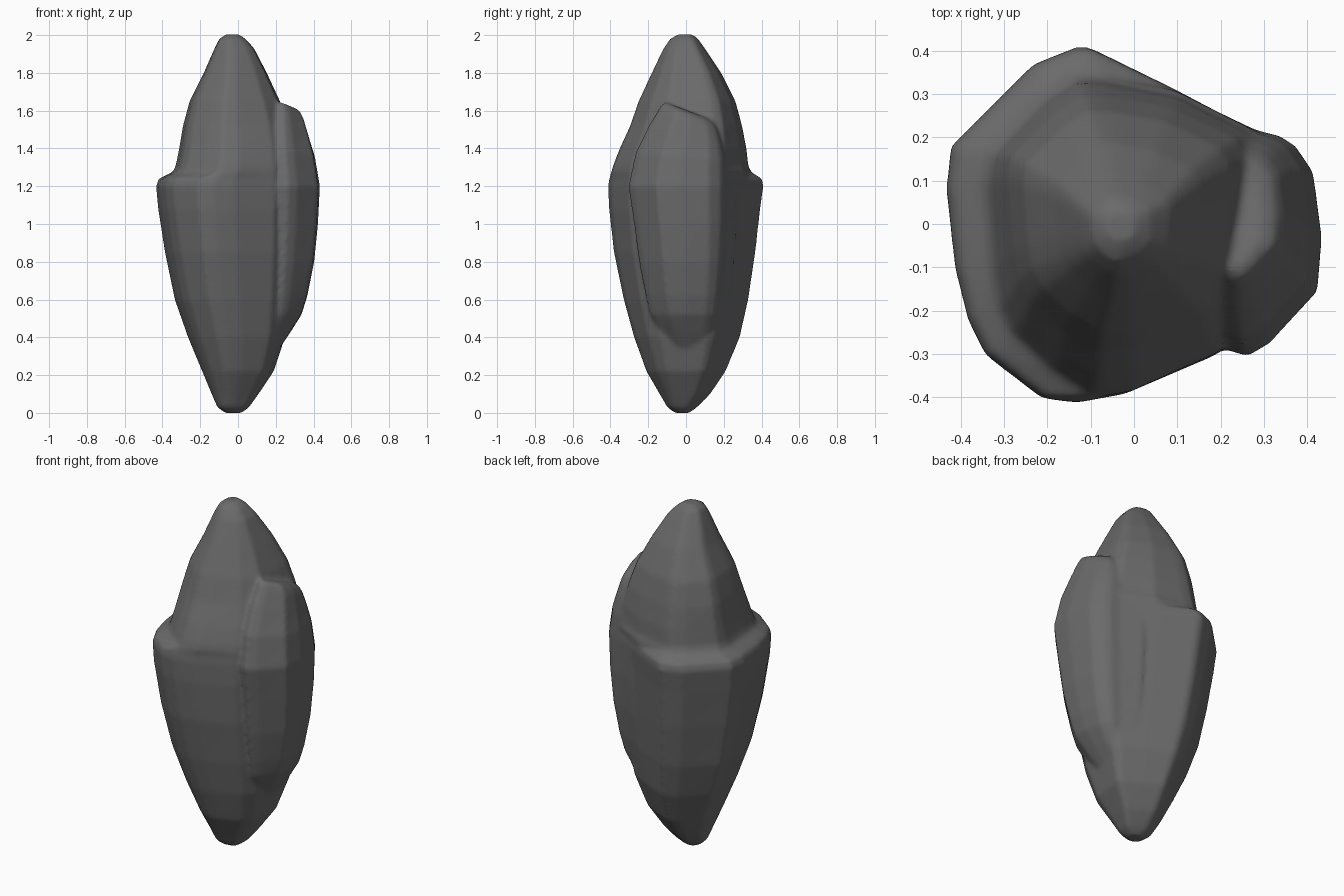
import bpy
import bmesh

cube = bpy.data.objects.get("Cube")
if cube:
    bpy.data.objects.remove(cube, do_unlink=True)

stone = bpy.data.materials.new("dark grey stone")
stone.use_nodes = True
GREY = (0.145, 0.145, 0.145, 1)
stone.diffuse_color = GREY
bsdf = stone.node_tree.nodes["Principled BSDF"]
bsdf.inputs["Base Color"].default_value = GREY
bsdf.inputs["Roughness"].default_value = 0.9


def section_points(footprint, section):
    """Stretch a footprint to a section's bounds; an optional tilt lowers its back."""
    z, x0, x1, y0, y1, *tilt = section
    us, vs = zip(*footprint)
    points = []
    for u, v in footprint:
        x = x0 + (u - min(us)) / (max(us) - min(us)) * (x1 - x0)
        y = y0 + (v - min(vs)) / (max(vs) - min(vs)) * (y1 - y0)
        points.append((x, y, z - sum(tilt) * (y - y0)))
    return points


def loft(bm, stages):
    """Skin all sections of the (footprint, sections) stages in order."""
    rings = [[bm.verts.new(p) for p in section_points(footprint, section)]
             for footprint, sections in stages for section in sections]
    for low, high in zip(rings, rings[1:]):
        for i in range(len(low)):
            bm.faces.new((low[i - 1], low[i], high[i], high[i - 1]))
    bm.faces.new(rings[0])
    bm.faces.new(rings[-1])


# Main spire, lower body: swells up to the ledge
body_outline = [(-.13, .41), (-.23, .37), (-.42, .18), (-.43, .08),
                (-.41, -.1), (-.38, -.22), (-.34, -.3), (-.21, -.4),
                (-.13, -.41), (-.02, -.39), (.19, -.3), (.27, -.2),
                (.3, .05), (.31, .16), (.28, .215), (.09, .315), (-.1, .408)]
body_sections = [
    (0, -.07, .02, -.06, .02), (.03, -.11, .06, -.1, .06),
    (.1, -.14, .11, -.14, .13), (.22, -.19, .19, -.21, .21),
    (.4, -.265, .25, -.275, .285), (.6, -.335, .28, -.33, .33),
    (.85, -.387, .3, -.382, .367), (1.08, -.423, .31, -.408, .393),
    (1.2, -.434, .31, -.413, .41), (1.24, -.42, .31, -.407, .403)]

# Main spire, upper body: set back from the ledge on the right and back only
peak_outline = [(-.13, .33), (-.2, .285), (-.32, .16), (-.33, .1),
                (-.315, -.1), (-.3, -.18), (-.27, -.24), (-.18, -.325),
                (-.09, -.385), (0, -.375), (.19, -.29), (.285, -.17),
                (.3, .05), (.3, .15), (.27, .21), (.1, .295), (-.07, .328)]
peak_sections = [
    (1.275, -.345, .305, -.397, .345), (1.31, -.33, .3, -.387, .33),
    (1.4, -.312, .29, -.352, .32), (1.52, -.292, .265, -.297, .297),
    (1.65, -.257, .222, -.252, .262), (1.8, -.182, .152, -.182, .187),
    (1.93, -.125, .085, -.12, .1), (1.98, -.1, .04, -.085, .065),
    (2.004, -.065, .005, -.045, .035)]

# Side slab: thick plate fused to the left side, its back flush with the body
slab_outline = [(.1, -.2), (.2, -.285), (.26, -.305), (.31, -.275),
                (.42, -.155), (.43, -.03), (.41, .12), (.37, .18),
                (.335, .203), (.28, .217), (.16, .275), (.1, .2)]
slab_sections = [
    (.34, .15, .22, -.08, .13), (.43, .14, .28, -.14, .18),
    (.52, .12, .337, -.19, .21), (.62, .11, .368, -.215, .23),
    (.8, .1, .404, -.25, .255), (1, .1, .424, -.277, .27),
    (1.2, .1, .434, -.307, .275), (1.38, .1, .408, -.267, .265, .1),
    (1.52, .12, .373, -.2, .24, .25), (1.6, .14, .35, -.15, .21, .34),
    (1.635, .15, .33, -.13, .19, .38), (1.645, .16, .295, -.11, .16, .38)]

bm = bmesh.new()
loft(bm, [(body_outline, body_sections), (peak_outline, peak_sections)])
loft(bm, [(slab_outline, slab_sections)])
bmesh.ops.recalc_face_normals(bm, faces=bm.faces)
mesh = bpy.data.meshes.new("rock_spire")
bm.to_mesh(mesh)
bm.free()
mesh.materials.append(stone)
rock = bpy.data.objects.new("rock_spire", mesh)
bpy.context.collection.objects.link(rock)
mesh.shade_smooth()

# Fuse the slab into the spire and wear the edges down
fuse = rock.modifiers.new("fuse", "REMESH")
fuse.mode = "VOXEL"
fuse.voxel_size = 0.012
fuse.use_smooth_shade = True
wear = rock.modifiers.new("wear", "SMOOTH")
wear.factor = 0.5
wear.iterations = 6
